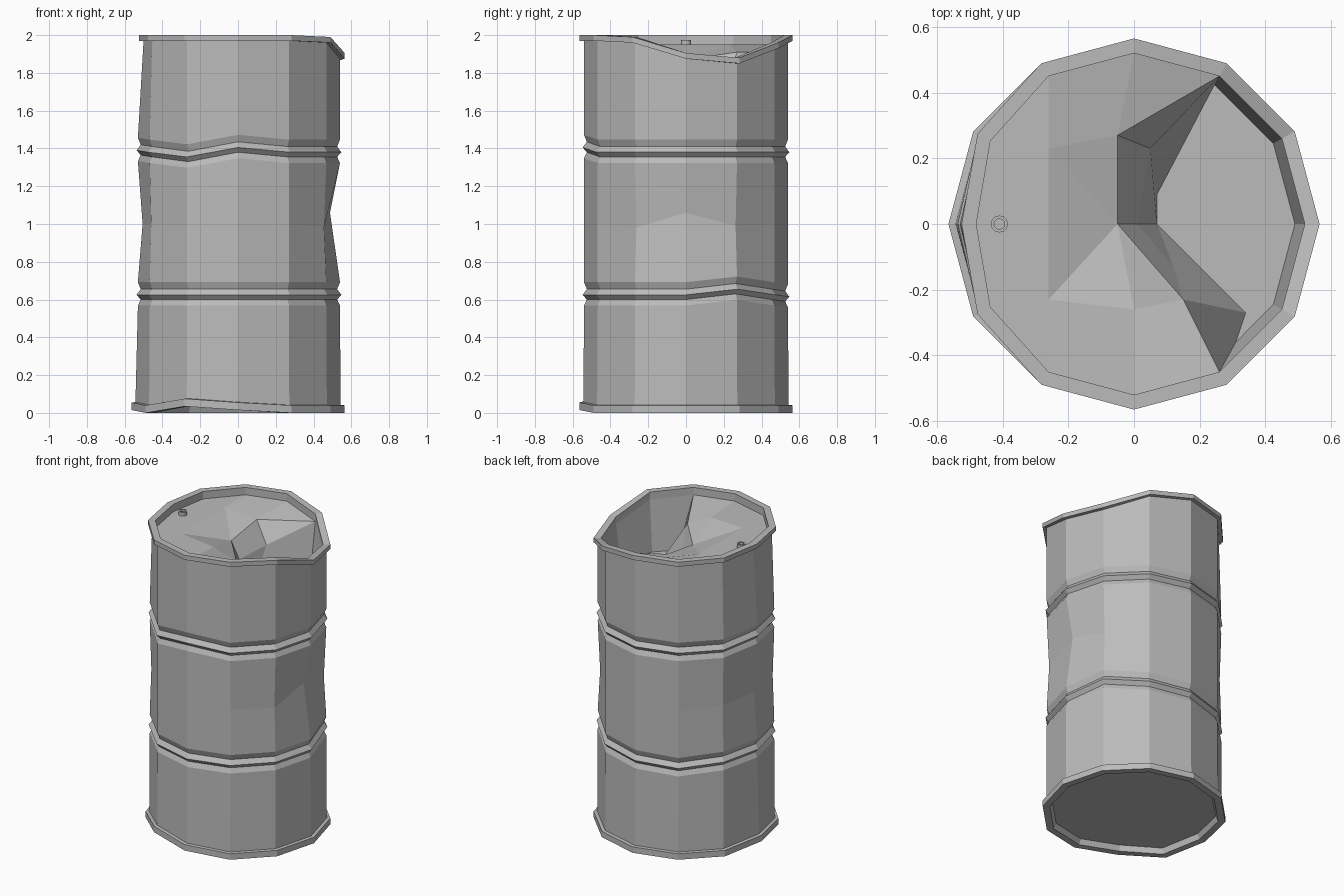
import bpy, bmesh
from math import cos, sin, tau
from mathutils import Vector

cube = bpy.data.objects.get("Cube")
if cube:
    bpy.data.objects.remove(cube)

SIDES = 12
steel = bpy.data.materials.new("grey steel")
steel.use_nodes = True
GREY = (0.5, 0.5, 0.5, 1)
steel.diffuse_color = GREY
bsdf = steel.node_tree.nodes["Principled BSDF"]
bsdf.inputs["Base Color"].default_value = GREY
bsdf.inputs["Roughness"].default_value = 0.7


def polar(r, k, z, sides=SIDES):
    a = tau * k / sides
    return Vector((r * cos(a), r * sin(a), z))


def finish(bm, name):
    mesh = bpy.data.meshes.new(name)
    bm.to_mesh(mesh)
    bm.free()
    mesh.materials.append(steel)
    ob = bpy.data.objects.new(name, mesh)
    bpy.context.collection.objects.link(ob)
    return ob


def lathe(name, levels, sides=SIDES, centre=(0, 0, 0), cap_start=False, cap_end=False):
    """Loft rings of (radius, height, dents); dents map a corner to (dr, dz)."""
    bm = bmesh.new()
    rings = []
    for r, z, dents in levels:
        ring = []
        for k in range(sides):
            dr, dz = dents.get(k, (0, 0))
            ring.append(bm.verts.new(polar(r + dr, k, z + dz, sides) + Vector(centre)))
        rings.append(ring)
    for low, high in zip(rings, rings[1:]):
        for k in range(sides):
            n = (k + 1) % sides
            bm.faces.new((low[k], low[n], high[n], high[k]))
    if cap_start:
        bm.faces.new(rings[0][::-1])
    if cap_end:
        bm.faces.new(rings[-1])
    return finish(bm, name)


# Dents by corner number, counted round from +x
base = {6: (0, .015), 8: (0, .035), 9: (0, .015)}
lower = {1: (0, .03), 3: (0, -.01), 4: (0, -.02), 6: (-.01, 0)}
middle = {0: (-.053, .06), 1: (-.015, -.01), 11: (-.015, -.02),
          5: (-.01, 0), 6: (-.035, 0), 7: (-.01, 0)}
upper = {6: (-.01, .01), 8: (0, -.025), 9: (0, .025)}
top = {0: (0, -.095), 1: (0, -.12), 2: (0, -.04), 11: (0, -.01),
       5: (-.015, 0), 6: (-.04, 0), 7: (-.015, 0)}


def hoop(z, dents):
    """Pressed reinforcing hoop: a ridge between two grooves."""
    steps = ((.54, -.057), (.525, -.025), (.547, 0), (.525, .03), (.54, .067))
    return [(r, z + h, dents) for r, h in steps]


# Drum shell with both rims
shell = [(.505, .035, base), (.52, 0, base), (.565, 0, base), (.565, .04, base), (.543, .042, base)]
shell += hoop(.625, lower) + [(.54, 1.0, middle)] + hoop(1.38, upper)
shell += [(.54, 1.97, top), (.565, 1.97, top), (.565, 2, top), (.52, 2, top), (.52, 1.95, top)]
lathe("drum_shell", shell, cap_start=True)

# Crumpled lid: rim corners R, sunken floor corners F, fold points a to o
FLOOR = 1.6
pts = {}
for k in range(SIDES):
    dr, dz = top.get(k, (0, 0))
    pts[f"R{k}"] = polar(.52 + dr, k, 1.95 + dz)
for k in (0, 1, 2, 11):
    pts[f"F{k}"] = polar(.49, k, FLOOR)
folds = dict(a=(-.26, .23, 1.95), b=(-.26, -.23, 1.95), c=(-.05, .27, 1.91),
             d=(-.05, 0, 1.87), e=(0, -.26, 1.94), f=(.05, .23, 1.78),
             g=(.01, 0, 1.76), h=(.07, 0, FLOOR), i=(.15, -.23, 1.87),
             j=(.12, -.13, 1.74), m=(.34, -.27, FLOOR), n=(.07, .09, FLOOR),
             o=(.31, -.36, FLOOR))
pts.update({key: Vector(p) for key, p in folds.items()})
panels = ["R3 R4 a c", "R4 R5 R6 R7 R8 b a", "R8 R9 e b", "a b d", "a d c", "b e d",
          "c d g f", "c f R2", "c R2 R3", "d e i", "d i j g", "g j h", "j i m h",
          "e R9 R10 i", "i R10 o m", "f g h n", "f n F2 R2",
          "h m o F11 F0 F1 F2 n", "o R10 R11 F11", "F11 R11 R0 F0",
          "F0 R0 R1 F1", "F1 R1 R2 F2"]
bm = bmesh.new()
verts = {key: bm.verts.new(p) for key, p in pts.items()}
for panel in panels:
    bm.faces.new([verts[key] for key in panel.split()])
bmesh.ops.recalc_face_normals(bm, faces=bm.faces)
if sum(f.normal.z * f.calc_area() for f in bm.faces) < 0:
    bmesh.ops.reverse_faces(bm, faces=bm.faces)
finish(bm, "crumpled_lid")

# Filler plug with a recessed middle
plug = [(.026, 1.945, {}), (.026, 1.975, {}), (.016, 1.975, {}), (.016, 1.96, {})]
lathe("filler_plug", plug, centre=(-.41, 0, 0), cap_end=True)
